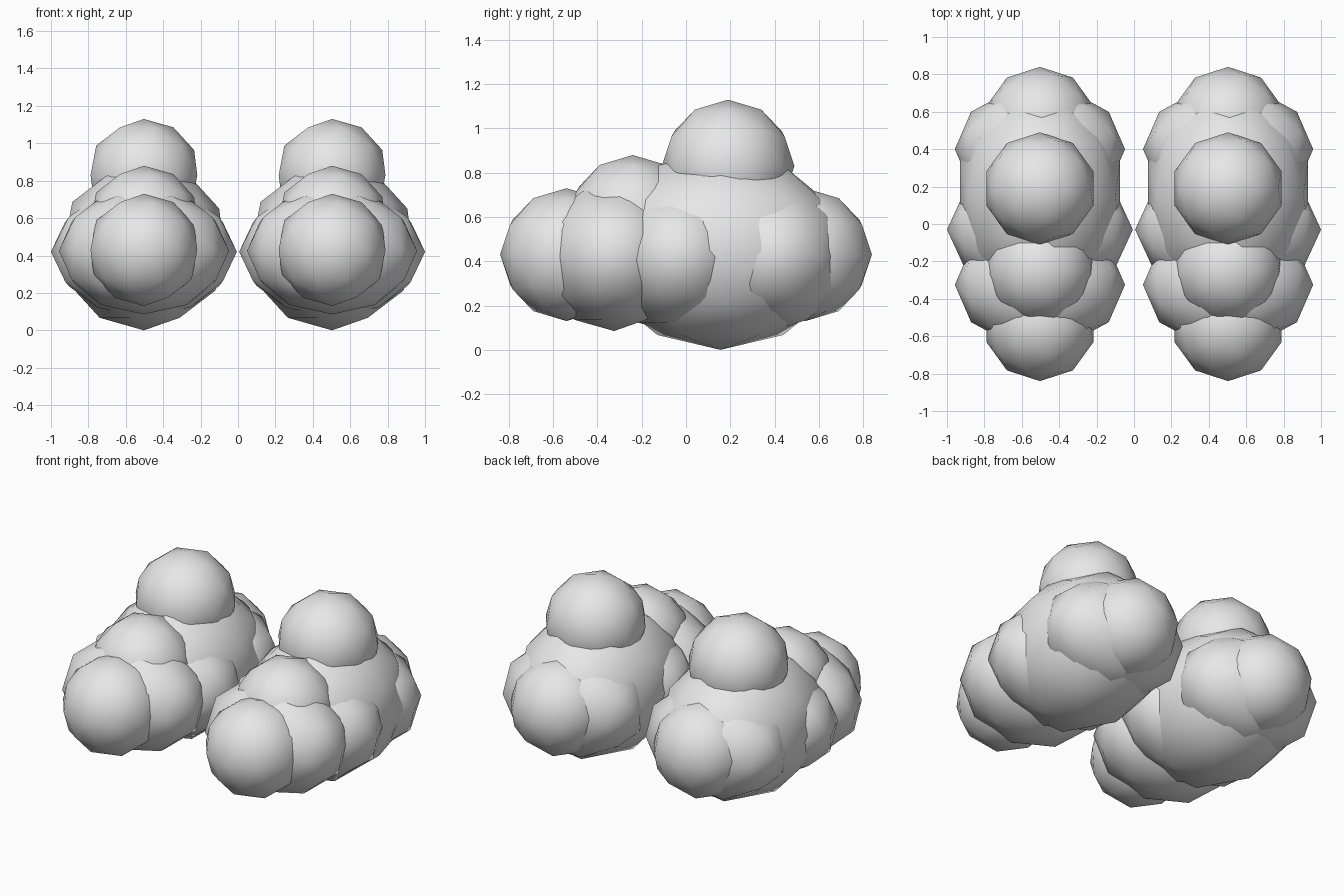
import bpy
import math

if "Cube" in bpy.data.objects:
    bpy.data.objects.remove(bpy.data.objects["Cube"])

grey = bpy.data.materials.new("pale_grey")
grey.diffuse_color = (0.8, 0.8, 0.8, 1.0)
grey.use_nodes = True
grey.node_tree.nodes["Principled BSDF"].inputs["Base Color"].default_value = grey.diffuse_color


def puff(name, location, radii, turn=0.0):
    """Smooth-shaded faceted ball, stretched along its own axes."""
    bpy.ops.mesh.primitive_ico_sphere_add(
        subdivisions=2, radius=1.0, location=location, rotation=(0, 0, turn))
    ob = bpy.context.object
    ob.name = name
    ob.scale = radii
    ob.data.materials.append(grey)
    bpy.ops.object.shade_smooth()


QUARTER = math.pi / 2
BALL = (0.3, 0.3, 0.3)

# name, y, z, radii, turn about z
PUFFS = [
    ("main_body", 0.155, 0.45, (0.45, 0.57, 0.45), 0),
    ("top_puff", 0.19, 0.83, BALL, 0),
    ("upper_front_puff", -0.24, 0.58, BALL, 0),
    ("front_puff", -0.54, 0.43, BALL, 0),
    ("back_puff", 0.54, 0.43, BALL, 0),
    # wide puffs bulging out on both sides
    ("front_wide_puff", -0.325, 0.425, (0.34, 0.455, 0.34), QUARTER),
    ("middle_wide_puff", -0.03, 0.42, (0.35, 0.497, 0.35), QUARTER),
    ("back_wide_puff", 0.40, 0.425, (0.34, 0.455, 0.34), QUARTER),
]

# Two identical clouds side by side
for side, x in (("left", -0.503), ("right", 0.503)):
    for name, y, z, radii, turn in PUFFS:
        puff(f"{side}_{name}", (x, y, z), radii, turn)
